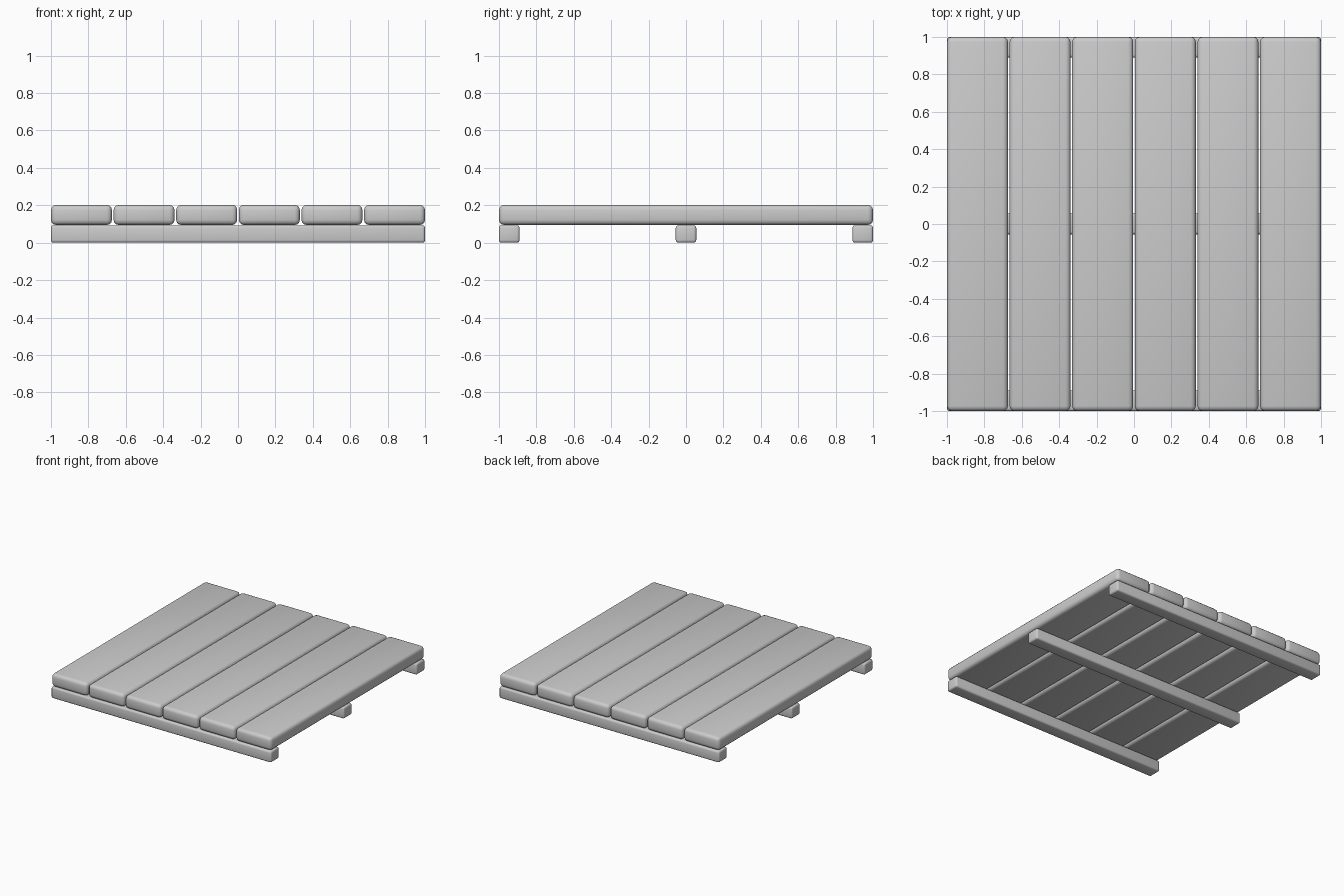
import bpy

if "Cube" in bpy.data.objects:
    bpy.data.objects.remove(bpy.data.objects["Cube"])

# One plain grey for the whole deck
grey = bpy.data.materials.new("grey")
grey.diffuse_color = (0.6, 0.6, 0.6, 1)
grey.use_nodes = True
grey.node_tree.nodes["Principled BSDF"].inputs["Base Color"].default_value = grey.diffuse_color


def rounded_box(name, size, center, radius):
    """Box with rounded edges, given full size and centre."""
    bpy.ops.mesh.primitive_cube_add(size=1, location=center)
    ob = bpy.context.object
    ob.name = name
    ob.scale = size
    bpy.ops.object.transform_apply(location=False, rotation=False, scale=True)
    bevel = ob.modifiers.new("rounding", 'BEVEL')
    bevel.width = radius
    bevel.segments = 3
    bpy.ops.object.modifier_apply(modifier=bevel.name)
    ob.data.materials.append(grey)
    bpy.ops.object.shade_smooth_by_angle()
    return ob


# Six deck planks running front to back
PLANKS, PLANK_W = 6, 0.326
pitch = (2 - PLANK_W) / (PLANKS - 1)
for i in range(PLANKS):
    x = -1 + PLANK_W / 2 + i * pitch
    rounded_box(f"deck_plank_{i + 1}", (PLANK_W, 2, 0.107), (x, 0, 0.1485), 0.027)

# Three support beams across the underside
for name, y in (("front_beam", -0.945), ("middle_beam", 0), ("back_beam", 0.945)):
    rounded_box(name, (2, 0.11, 0.093), (0, y, 0.0465), 0.014)
